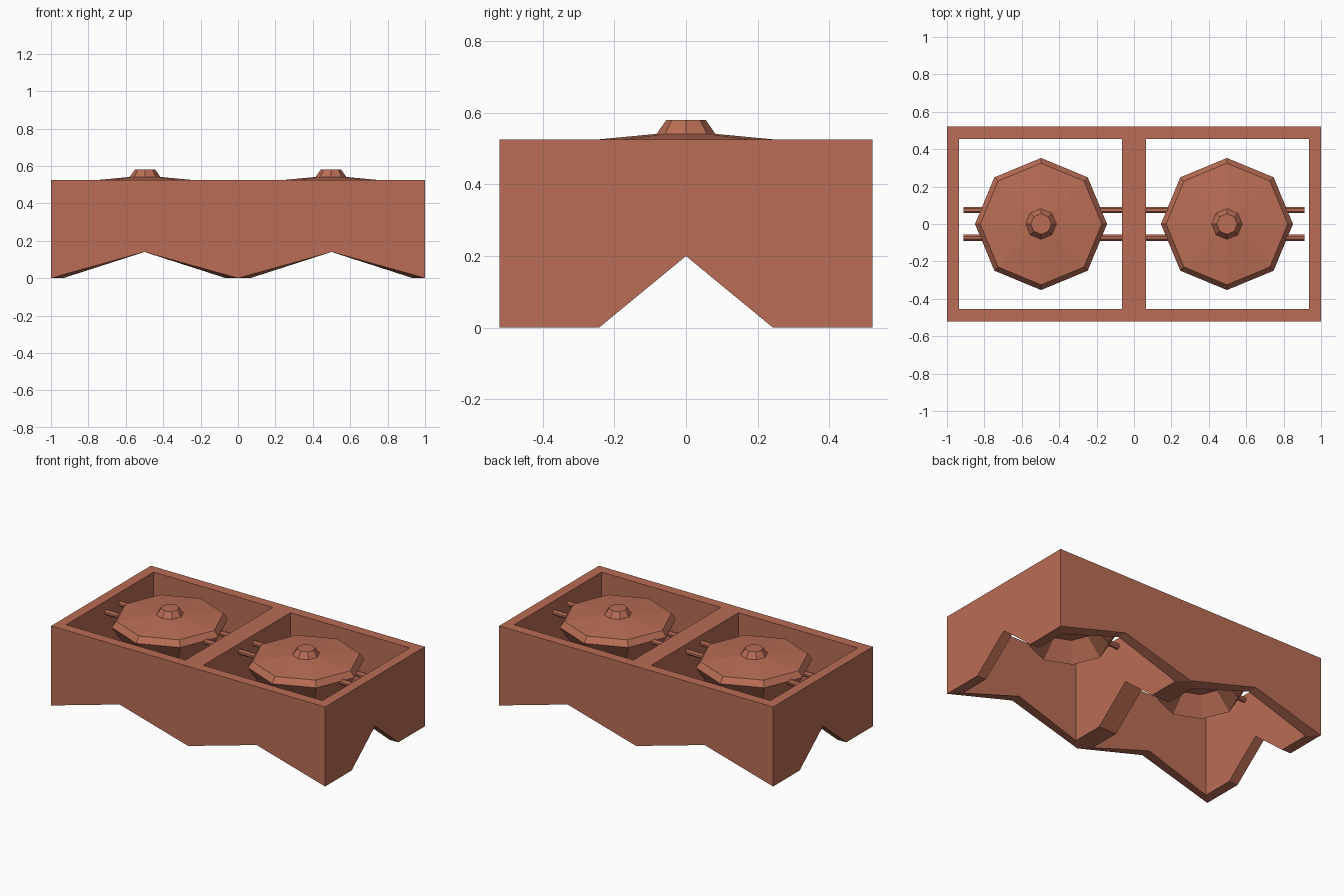
import bpy, bmesh, math

if "Cube" in bpy.data.objects:
    bpy.data.objects.remove(bpy.data.objects["Cube"])

# One flat colour
clay = bpy.data.materials.new("terracotta")
clay.diffuse_color = (0.49, 0.155, 0.09, 1)
clay.use_nodes = True
clay.node_tree.nodes["Principled BSDF"].inputs["Base Color"].default_value = clay.diffuse_color


def make_object(name, bm):
    bmesh.ops.recalc_face_normals(bm, faces=bm.faces)
    me = bpy.data.meshes.new(name)
    bm.to_mesh(me)
    bm.free()
    ob = bpy.data.objects.new(name, me)
    bpy.context.collection.objects.link(ob)
    me.materials.append(clay)
    return ob


def lathe(name, profile, cx, sides=8):
    """Faceted turned part, capped at both ends; profile is (radius, z)."""
    bm = bmesh.new()
    rings = []
    for r, z in profile:
        rings.append([bm.verts.new((cx + r * math.cos(2 * math.pi * i / sides),
                                    r * math.sin(2 * math.pi * i / sides), z))
                      for i in range(sides)])
    for a, b in zip(rings, rings[1:]):
        for i in range(sides):
            j = (i + 1) % sides
            bm.faces.new((a[i], a[j], b[j], b[i]))
    bm.faces.new(rings[0])
    bm.faces.new(rings[-1])
    return make_object(name, bm)


def rod(name, x0, x1, y, z, r, sides=8):
    bm = bmesh.new()
    ends = [[bm.verts.new((x, y + r * math.cos(2 * math.pi * (i + .5) / sides),
                           z + r * math.sin(2 * math.pi * (i + .5) / sides)))
             for i in range(sides)] for x in (x0, x1)]
    for i in range(sides):
        j = (i + 1) % sides
        bm.faces.new((ends[0][i], ends[0][j], ends[1][j], ends[1][i]))
    for e in ends:
        bm.faces.new(e)
    return make_object(name, bm)


# Frame: one mitred cell with notched lower edges, mirrored to make two
HX, HY, T, TOP = 0.5, 0.52, 0.065, 0.525
ix, iy = HX - T, HY - T
# (outer x, outer y, inner x, inner y, bottom z), counter-clockwise from x = 0 side
half = [(-HX, -HY, -ix, -iy, 0), (0, -HY, 0, -iy, 0.14), (HX, -HY, ix, -iy, 0),
        (HX, -0.243, ix, -0.243, 0), (HX, 0, ix, 0, 0.2), (HX, 0.243, ix, 0.243, 0)]
loop = half + [tuple(-c for c in p[:4]) + (p[4],) for p in half]
bm = bmesh.new()
cols = []
for ox, oy, nx, ny, z in loop:
    cols.append([bm.verts.new(c) for c in ((HX + ox, oy, z), (HX + ox, oy, TOP),
                                           (HX + nx, ny, TOP), (HX + nx, ny, z))])
for i, a in enumerate(cols):
    b = cols[(i + 1) % len(cols)]
    for k in range(4):
        m = (k + 1) % 4
        quad = (a[k], b[k], b[m], a[m])
        if all(abs(v.co.x) < 1e-6 for v in quad):
            continue  # buried face on the mirror plane
        bm.faces.new(quad)
frame = make_object("frame", bm)
mirror = frame.modifiers.new("mirror", 'MIRROR')
mirror.use_clip = True
mirror.merge_threshold = 0.001

# Octagonal bowls with shallow lids, hollow underside, and pairs of support rods
bowl = [(0.055, 0.58), (0.082, 0.541), (0.325, 0.518), (0.353, 0.48),
        (0.235, 0.29), (0.14, 0.40)]
for side, s in (("left", -1), ("right", 1)):
    lathe(side + "_bowl", bowl, s * 0.497)
    for pos, y in (("front", -0.073), ("back", 0.075)):
        rod(f"{side}_{pos}_rod", s * 0.065, s * 0.912, y, 0.47, 0.018)
